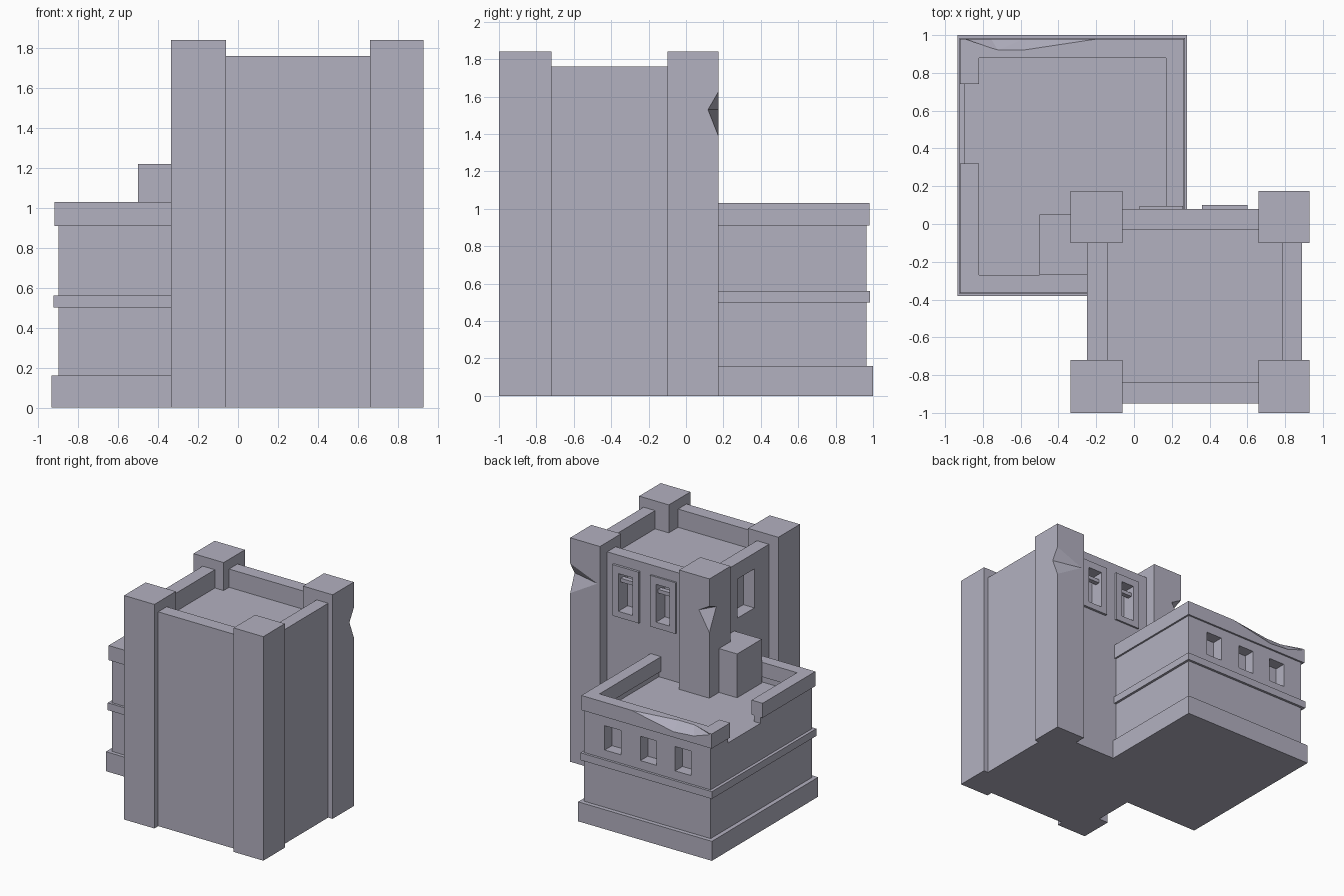
import bpy
import bmesh

if "Cube" in bpy.data.objects:
    bpy.data.objects.remove(bpy.data.objects["Cube"], do_unlink=True)

stone = bpy.data.materials.new("lavender_grey_stone")
stone.use_nodes = True
COLOUR = (0.45, 0.44, 0.53, 1)
stone.diffuse_color = COLOUR
stone.node_tree.nodes["Principled BSDF"].inputs["Base Color"].default_value = COLOUR


def hull(name, points):
    """Convex solid around a few points."""
    bm = bmesh.new()
    for p in points:
        bm.verts.new(p)
    bmesh.ops.convex_hull(bm, input=bm.verts)
    bmesh.ops.dissolve_limit(bm, angle_limit=0.01, verts=bm.verts, edges=bm.edges)
    bmesh.ops.recalc_face_normals(bm, faces=bm.faces)
    mesh = bpy.data.meshes.new(name)
    bm.to_mesh(mesh)
    bm.free()
    mesh.materials.append(stone)
    obj = bpy.data.objects.new(name, mesh)
    bpy.context.collection.objects.link(obj)
    return obj


def box(name, xs, ys, zs):
    return hull(name, [(x, y, z) for x in xs for y in ys for z in zs])


def cut(target, cutter):
    """Subtract the cutter, then throw it away."""
    cutter.hide_render = True
    mod = target.modifiers.new("cut", "BOOLEAN")
    mod.operation = "DIFFERENCE"
    mod.solver = "EXACT"
    mod.object = cutter
    bpy.context.view_layer.objects.active = target
    bpy.ops.object.modifier_apply(modifier=mod.name)
    bpy.data.objects.remove(cutter, do_unlink=True)


# Tower body with a sunken roof terrace
tower = box("tower_body", (-0.25, 0.89), (-0.95, 0.08), (0, 1.76))
cut(tower, box("terrace_cutter", (-0.14, 0.785), (-0.84, -0.03), (1.61, 2)))

# Side window of the tower
cut(tower, box("side_window_cutter", (-0.4, -0.15), (-0.53, -0.31), (1.31, 1.63)))

# Framed back windows with a crossbar
for side, x0, x1, y in (("left", 0.36, 0.60, 0.10), ("right", 0.03, 0.26, 0.095)):
    opening = (x0 + 0.055, x1 - 0.055)
    frame = box(side + "_window_frame", (x0, x1), (0.07, y), (1.26, 1.68))
    for part in (tower, frame):
        cut(part, box("window_cutter", opening, (-0.02, 0.3), (1.31, 1.62)))
    box(side + "_window_crossbar", opening, (0.03, 0.07), (1.54, 1.57))

# Corner pillars
pillars = {}
for xside, xs in (("right", (-0.335, -0.06)), ("left", (0.66, 0.93))):
    for yside, ys in (("front", (-1, -0.72)), ("back", (-0.10, 0.175))):
        name = f"{yside}_{xside}_pillar"
        pillars[name] = box(name, xs, ys, (0, 1.84))

# Broken edges of the two back pillars
cut(pillars["back_left_pillar"], hull("edge_chip", [
    (0.95, 0.20, 1.68), (0.95, 0.113, 1.53), (0.95, 0.20, 1.31), (0.66, 0.18, 1.53)]))
cut(pillars["back_right_pillar"], hull("corner_chip", [
    (-0.235, 0.18, 1.56), (-0.34, 0.08, 1.58), (-0.34, 0.18, 1.38), (-0.34, 0.18, 1.62)]))

# Annex body, plinth and string course
annex = box("annex_body", (-0.90, 0.25), (-0.35, 0.965), (0, 0.86))
box("annex_plinth", (-0.935, 0.28), (-0.38, 1.0), (0, 0.16))
box("annex_band", (-0.925, 0.27), (-0.37, 0.985), (0.50, 0.56))

# Row of three recessed annex windows
for x in (-0.65, -0.335, -0.01):
    cut(annex, box("annex_window_cutter", (x - 0.073, x + 0.073), (0.87, 1.1), (0.63, 0.83)))


def ring(name, outer_x, outer_y, inner_x, inner_y, zs):
    """Rectangular parapet course with a gap on its right side."""
    course = box(name, outer_x, outer_y, zs)
    cut(course, box("inner_cutter", inner_x, inner_y, (0.5, 1.5)))
    cut(course, box("gap_cutter", (-1.1, -0.6), (0.32, 0.74), (0.5, 1.5)))
    return course


# Annex parapet and its overhanging coping
ring("annex_parapet", (-0.90, 0.25), (-0.35, 0.965), (-0.84, 0.19), (-0.285, 0.90), (0.86, 0.91))
coping = ring("annex_coping", (-0.92, 0.265), (-0.365, 0.98), (-0.82, 0.17), (-0.27, 0.88), (0.91, 1.03))

# Worn outer edge of the coping
cut(coping, hull("coping_chip", [
    (-0.16, 0.985, 1.03), (-0.57, 0.985, 0.95), (-0.76, 0.985, 0.965), (-0.92, 0.985, 1.02),
    (-0.72, 0.92, 1.032), (-0.58, 0.92, 1.032), (-0.42, 0.968, 1.032),
    (-0.16, 1.0, 1.06), (-0.92, 1.0, 1.06)]))

# Stair block on the annex roof
box("roof_block", (-0.50, -0.20), (-0.27, 0.05), (0.85, 1.22))
